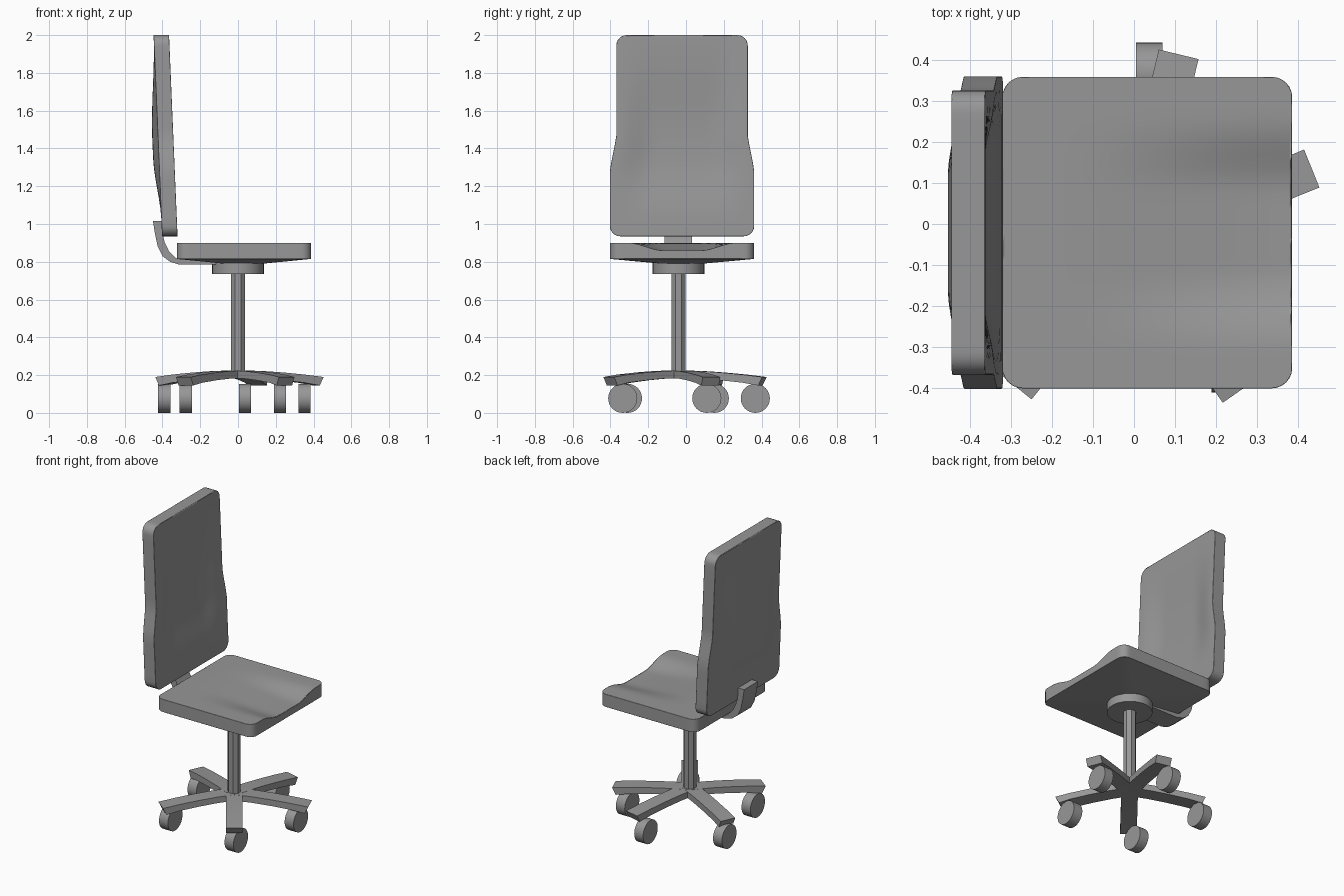
import bpy, bmesh, math
from mathutils import Matrix, Vector

if "Cube" in bpy.data.objects:
    bpy.data.objects.remove(bpy.data.objects["Cube"])

grey = bpy.data.materials.new("plain_grey")
grey.use_nodes = True
colour = (0.31, 0.31, 0.31, 1)
grey.diffuse_color = colour
grey.node_tree.nodes["Principled BSDF"].inputs["Base Color"].default_value = colour

AXIS = Vector((0, -0.04, 0))   # swivel axis of the base
MID_Y = -0.021                 # centre line of the cushions


def finish(name, bm, angle=30, bevel=0):
    bmesh.ops.recalc_face_normals(bm, faces=bm.faces[:])
    mesh = bpy.data.meshes.new(name)
    bm.to_mesh(mesh)
    bm.free()
    obj = bpy.data.objects.new(name, mesh)
    bpy.context.collection.objects.link(obj)
    mesh.materials.append(grey)
    bpy.ops.object.select_all(action="DESELECT")
    obj.select_set(True)
    bpy.context.view_layer.objects.active = obj
    bpy.ops.object.shade_smooth_by_angle(angle=math.radians(angle))
    if bevel:
        mod = obj.modifiers.new("soft_edge", "BEVEL")
        mod.width = bevel
        mod.segments = 2
        mod.angle_limit = math.radians(50)
    return obj


def cylinder(name, radius, depth, centre, sides=32, turn=Matrix(), angle=30):
    bm = bmesh.new()
    bmesh.ops.create_cone(bm, cap_ends=True, segments=sides, radius1=radius,
                          radius2=radius, depth=depth,
                          matrix=Matrix.Translation(centre) @ turn)
    return finish(name, bm, angle)


def profile_bar(name, points, width, degrees):
    """Side profile (reach, height) given a width and turned about the axis."""
    bm = bmesh.new()
    face = bm.faces.new([bm.verts.new((r, -width / 2, z)) for r, z in points])
    new = bmesh.ops.extrude_face_region(bm, geom=[face])["geom"]
    bmesh.ops.translate(bm, vec=(0, width, 0),
                        verts=[v for v in new if isinstance(v, bmesh.types.BMVert)])
    bm.transform(Matrix.Translation(AXIS) @ Matrix.Rotation(math.radians(degrees), 4, "Z"))
    return finish(name, bm)


def ramp(x, a, b):
    t = max(0, min(1, (x - a) / (b - a)))
    return t * t * (3 - 2 * t)


def cushion(name, lo, hi, half_width, radius, place, bevel):
    """Rounded slab: rows run from lo to hi, place(v, u, y, side) gives each point."""
    arc = [radius * (1 - math.cos(math.pi / 2 * i / 6)) for i in range(7)]
    inner = [lo + radius + (hi - lo - 2 * radius) * i / 20 for i in range(1, 20)]
    rows = [lo + a for a in arc] + inner + [hi - a for a in reversed(arc)]
    cols = 24
    bm = bmesh.new()
    sheets = []
    for side in (0, 1):
        sheet = []
        for v in rows:
            d = radius - min(v - lo, hi - v, radius)
            half = half_width(v) - radius + math.sqrt(max(0, radius ** 2 - d ** 2))
            line = []
            for c in range(cols + 1):
                u = 2 * c / cols - 1
                line.append(bm.verts.new(place(v, u, half * u, side)))
            sheet.append(line)
        for a, b in zip(sheet, sheet[1:]):
            for c in range(cols):
                bm.faces.new((a[c], a[c + 1], b[c + 1], b[c]))
        sheets.append(sheet)
    # close the rim
    rims = [s[0] + [r[-1] for r in s[1:-1]] + s[-1][::-1] + [r[0] for r in s[-2:0:-1]]
            for s in sheets]
    n = len(rims[0])
    for i in range(n):
        j = (i + 1) % n
        bm.faces.new((rims[0][i], rims[0][j], rims[1][j], rims[1][i]))
    return finish(name, bm, 35, bevel)


# seat: dips toward the middle of its front edge, shallow dished underside
def seat_point(x, u, y, side):
    if side:
        dip = 0.04 * (1 - ramp(abs(y), 0.1, 0.28)) * ramp(x, -0.2, 0.36)
        return (x, y + MID_Y, 0.90 - dip)
    edge = max(abs(u), abs(x - 0.03) / 0.355)
    return (x, y + MID_Y, 0.815 - 0.025 * min(1, 1.4 * (1 - edge)))


cushion("seat", -0.322, 0.387, lambda x: 0.381, 0.05, seat_point, 0.008)


# backrest: leaning slab, wider below, hollowed for the back
def back_half(z):
    return 0.348 + 0.034 * (1 - max(0, min(1, (z - 1.29) / 0.17)))


def back_point(z, u, y, side):
    front = -0.32 - 0.045 * (z - 0.935) / 1.065
    hollow = 0.03 * ramp(z, 1.02, 1.35) * (1 - ramp(z, 1.45, 2.0))
    hollow *= 1 - ramp(abs(u), 0.4, 0.95)
    return (front - hollow - 0.082 * side, y + MID_Y, z)


cushion("backrest", 0.935, 2.0, back_half, 0.055, back_point, 0.01)

# bracket joining seat and backrest
profile_bar("back_bracket", [
    (0.08, 0.785), (0.31, 0.785), (0.36, 0.80), (0.40, 0.83), (0.425, 0.88),
    (0.44, 0.95), (0.45, 1.015), (0.402, 1.015), (0.40, 0.95), (0.387, 0.90),
    (0.365, 0.855), (0.33, 0.82), (0.30, 0.812), (0.08, 0.812)], 0.145, 180)

# swivel plate and column
cylinder("swivel_plate", 0.137, 0.07, AXIS + Vector((0, 0, 0.77)))
cylinder("column", 0.04, 0.56, AXIS + Vector((0, 0, 0.47)), 8,
         Matrix.Rotation(math.pi / 8, 4, "Z"))

# five arched legs
for i, (degrees, reach) in enumerate(
        [(22, 0.469), (76.5, 0.468), (155, 0.46), (231, 0.46), (-55, 0.45)]):
    profile_bar(f"base_leg_{i + 1}", [
        (0, 0.225), (0.12, 0.222), (0.24, 0.214), (0.36, 0.203), (reach, 0.19),
        (reach - 0.022, 0.145), (0.36, 0.16), (0.24, 0.173), (0.12, 0.182),
        (0, 0.185)], 0.1, degrees)

# caster wheels, all rolling the same way
sideways = Matrix.Rotation(math.pi / 2, 4, "Y")
for i, (x, y) in enumerate([(0.352, 0.11), (0.037, 0.367), (-0.39, 0.15),
                            (-0.277, -0.31), (0.222, -0.335)]):
    cylinder(f"caster_wheel_{i + 1}", 0.077, 0.065, (x, y, 0.077), 32, sideways)
